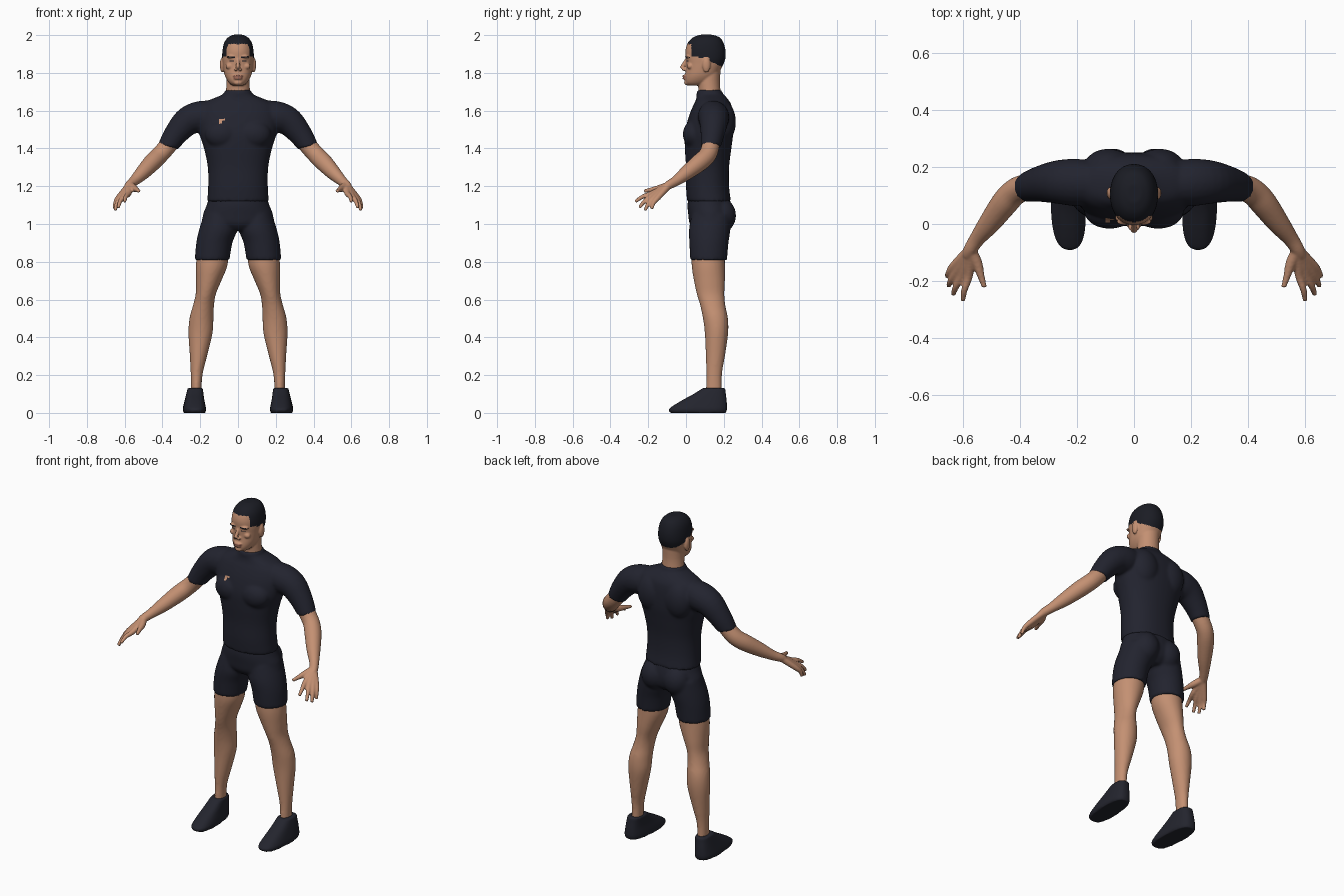
import bpy
import bmesh
from math import cos, sin, pi, copysign
from mathutils import Vector, Matrix

if "Cube" in bpy.data.objects:
    bpy.data.objects.remove(bpy.data.objects["Cube"], do_unlink=True)


def material(name, colour):
    mat = bpy.data.materials.new(name)
    mat.use_nodes = True
    mat.diffuse_color = (*colour, 1)
    shader = mat.node_tree.nodes["Principled BSDF"]
    shader.inputs["Base Color"].default_value = (*colour, 1)
    shader.inputs["Roughness"].default_value = 0.8
    return mat


SKIN = material("skin", (0.55, 0.28, 0.17))
CLOTH = material("navy cloth", (0.016, 0.017, 0.028))
SHOE = material("dark shoe", (0.017, 0.018, 0.027))
HAIR = material("black hair", (0.011, 0.012, 0.018))
LIPS = material("lips", (0.38, 0.16, 0.11))


def bridge(bm, rings):
    """Skin a list of point rings into a closed tube."""
    loops = [[bm.verts.new(p) for p in ring] for ring in rings]
    for a, b in zip(loops, loops[1:]):
        for i in range(len(a)):
            j = (i + 1) % len(a)
            bm.faces.new((a[i], a[j], b[j], b[i]))
    bm.faces.new(loops[0][::-1])
    bm.faces.new(loops[-1])


def refine(rows, steps=4):
    """Catmull-Rom interpolation of rows of numbers."""
    out = []
    for k in range(len(rows) - 1):
        a, b, c, d = (Vector(rows[min(max(k + o, 0), len(rows) - 1)]) for o in (-1, 0, 1, 2))
        for s in range(steps):
            t = s / steps
            out.append(b + (c - a) * t / 2 + (a * 2 - b * 5 + c * 4 - d) * t * t / 2
                       + (b * 3 - a - c * 3 + d) * t ** 3 / 2)
    return out + [Vector(rows[-1])]


def loft(bm, rows, side=1, power=1.0, shear=0.0, n=40):
    """Stack of horizontal rings given as (z, x min, x max, y min, y max)."""
    rings = []
    for z, x0, x1, y0, y1 in refine(rows):
        ring = []
        for i in range(n):
            c, s = cos(2 * pi * i / n), sin(2 * pi * i / n)
            dx = copysign(abs(c) ** power, c) * (x1 - x0) / 2
            dy = copysign(abs(s) ** power, s) * (y1 - y0) / 2
            ring.append((side * ((x0 + x1) / 2 + dx + shear * dy), (y0 + y1) / 2 + dy, z))
        rings.append(ring)
    bridge(bm, rings)


def body_loft(bm, rows, power=1.0):
    """Symmetric loft from (z, half width, y min, y max)."""
    loft(bm, [(z, -w, w, y0, y1) for z, w, y0, y1 in rows], power=power)


def tube(bm, rows, side=1, end=None, n=20):
    """Round limb along points given as (x, y, z, radius)."""
    pts = refine(rows)
    rings = []
    for k, p in enumerate(pts):
        axis = (pts[min(k + 1, len(pts) - 1)] - pts[max(k - 1, 0)]).to_3d().normalized()
        if end and k == len(pts) - 1:
            axis = Vector(end).normalized()
        u = axis.cross(Vector((0, 1, 0.01))).normalized()
        v = axis.cross(u)
        ring = [p.to_3d() + (u * cos(2 * pi * i / n) + v * sin(2 * pi * i / n)) * p[3] for i in range(n)]
        rings.append([(side * q.x, q.y, q.z) for q in ring])
    bridge(bm, rings)


def blob(bm, centre, radii, side=1):
    x, y, z = centre
    m = Matrix.Translation((side * x, y, z)) @ Matrix.Diagonal((*radii, 1))
    bmesh.ops.create_uvsphere(bm, u_segments=24, v_segments=16, radius=1, matrix=m)


def fuse(name, bm, mats, voxel, smooth=4, rule=None):
    """Melt overlapping parts into one smooth skin, then colour faces by rule."""
    bmesh.ops.recalc_face_normals(bm, faces=bm.faces)
    mesh = bpy.data.meshes.new(name)
    bm.to_mesh(mesh)
    bm.free()
    obj = bpy.data.objects.new(name, mesh)
    bpy.context.collection.objects.link(obj)
    remesh = obj.modifiers.new("melt", 'REMESH')
    remesh.mode = 'VOXEL'
    remesh.voxel_size = voxel
    relax = obj.modifiers.new("relax", 'SMOOTH')
    relax.iterations = smooth
    relax.factor = 0.5
    bpy.context.view_layer.update()
    final = bpy.data.meshes.new_from_object(obj.evaluated_get(bpy.context.evaluated_depsgraph_get()))
    obj.modifiers.clear()
    obj.data = final
    final.materials.clear()
    for mat in mats:
        final.materials.append(mat)
    for face in final.polygons:
        face.use_smooth = True
        face.material_index = rule(face.center, face.normal) if rule else 0
    return obj


# Shirt: trunk, chest, shoulder blades and short sleeves
bm = bmesh.new()
body_loft(bm, [(1.12, .163, .006, .238), (1.2, .158, 0, .228), (1.3, .16, 0, .228),
               (1.4, .18, -.006, .24), (1.48, .205, -.006, .25), (1.56, .215, .012, .25),
               (1.62, .2, .035, .243), (1.65, .165, .05, .23), (1.675, .105, .056, .21),
               (1.69, .076, .056, .195), (1.71, .07, .06, .19)], power=0.9)
for s in (1, -1):
    blob(bm, (.085, .045, 1.475), (.09, .062, .075), s)
    blob(bm, (.09, .2, 1.54), (.085, .064, .11), s)
    tube(bm, [(.1, .14, 1.59, .065), (.19, .145, 1.57, .083), (.265, .147, 1.545, .077),
              (.33, .14, 1.475, .063), (.372, .13, 1.41, .053)], s, end=(.25, 0, -1))


def shirt_colour(c, n):
    bar = -.1 < c.x < -.07 and 1.545 < c.z < 1.557
    stem = -.1 < c.x < -.086 and 1.53 < c.z < 1.557
    return int(n.y < 0 and (bar or stem))


fuse("shirt", bm, [CLOTH, SKIN], 0.008, 6, shirt_colour)

# Shorts: hips, seat and two wide legs
bm = bmesh.new()
body_loft(bm, [(.965, .07, .05, .2), (1.0, .18, .02, .235), (1.05, .185, .012, .245),
               (1.1, .166, .008, .24), (1.145, .152, .014, .228)])
for s in (1, -1):
    loft(bm, [(.81, .045, .229, .022, .217), (.9, .03, .221, .018, .225),
              (.97, .004, .206, .016, .235), (1.05, .005, .18, .03, .24)], s)
    blob(bm, (.075, .188, 1.045), (.078, .077, .09), s)
fuse("shorts", bm, [CLOTH], 0.009, 4)

# Legs and shoes
for s, word in ((1, "left"), (-1, "right")):
    bm = bmesh.new()
    loft(bm, [(.86, .05, .215, .03, .205), (.78, .056, .223, .03, .206), (.7, .088, .223, .042, .206),
              (.63, .117, .224, .057, .203), (.57, .127, .238, .075, .208), (.5, .13, .257, .09, .222),
              (.42, .135, .262, .1, .223), (.3, .164, .255, .105, .206), (.2, .188, .25, .108, .19),
              (.1, .194, .248, .105, .19)], s)
    fuse(word + "_leg", bm, [SKIN], 0.009, 3)
    bm = bmesh.new()
    loft(bm, [(0, .174, .287, -.083, .212), (.018, .17, .292, -.092, .217), (.04, .173, .288, -.065, .217),
              (.07, .179, .281, -.015, .215), (.1, .183, .274, .04, .211),
              (.132, .186, .266, .09, .208)], s, power=0.75, shear=0.04)
    fuse(word + "_shoe", bm, [SHOE], 0.007, 2)

# Arms with spread fingers
WRIST = (.573, -.088, 1.208)
FINGERS = [((.578, -.175, 1.163), (.6, -.268, 1.118)), ((.602, -.176, 1.15), (.634, -.247, 1.086)),
           ((.62, -.165, 1.143), (.65, -.217, 1.072)), ((.632, -.148, 1.14), (.655, -.182, 1.08))]
for s, word in ((1, "left"), (-1, "right")):
    bm = bmesh.new()
    tube(bm, [(.335, .135, 1.46, .048), (.385, .127, 1.398, .047), (.42, .11, 1.36, .047),
              (.455, .072, 1.325, .047), (.505, .005, 1.272, .039), (.548, -.05, 1.23, .028),
              (*WRIST, .024), (.585, -.11, 1.193, .02)], s)
    for knuckle, tip in FINGERS:
        a, b = Vector(knuckle), Vector(tip)
        mid = a.lerp(b, 0.55) + Vector((.004, -.004, .006))
        tube(bm, [(*WRIST, .019), (*a, .0155), (*mid, .0115), (*b, .009)], s)
    tube(bm, [(*WRIST, .019), (.551, -.135, 1.19, .019), (.537, -.18, 1.182, .013),
              (.524, -.222, 1.174, .009)], s)
    fuse(word + "_arm", bm, [SKIN], 0.0055, 3)

# Head: skull, neck, nose, brow, lips, chin and ears
bm = bmesh.new()
body_loft(bm, [(2.002, .025, .075, .14), (1.988, .053, .038, .178), (1.96, .073, .01, .198),
               (1.92, .082, -.003, .209), (1.88, .084, -.002, .209), (1.85, .081, .0, .2),
               (1.82, .077, .0, .185), (1.79, .071, -.004, .17), (1.765, .06, -.006, .15),
               (1.745, .045, -.002, .125), (1.733, .028, .012, .1)], power=0.92)
body_loft(bm, [(1.64, .072, .06, .19), (1.7, .064, .066, .183), (1.76, .061, .062, .18),
               (1.84, .062, .07, .185)])
tube(bm, [(0, .005, 1.875, .008), (0, -.012, 1.845, .01), (0, -.024, 1.823, .0115)])
blob(bm, (0, -.006, 1.784), (.027, .014, .007))
blob(bm, (0, -.005, 1.771), (.023, .014, .007))
blob(bm, (0, .008, 1.748), (.024, .018, .014))
for s in (1, -1):
    blob(bm, (.012, -.012, 1.818), (.009, .01, .008), s)
    blob(bm, (.034, .009, 1.885), (.027, .014, .008), s)
    blob(bm, (.046, .022, 1.835), (.02, .017, .016), s)
    blob(bm, (.084, .108, 1.842), (.012, .021, .04), s)


def head_colour(c, n):
    x, y, z = abs(c.x), c.y, c.z
    if x > .084 and z < 1.885 and .08 < y < .135:
        return 0
    if y < .028:
        line = 1.953
    elif y < .065:
        line = 1.888
    else:
        line = 1.878 - max(0, y - .09) * 0.45
    if z > line:
        return 1
    if y < .05 and n.y < 0:
        eye = .022 < x < .046 and 1.861 < z < 1.867
        brow = .018 < x < .056 and 1.881 < z < 1.888
        if eye or brow:
            return 1
        if x < .025 and 1.768 < z < 1.788 and y < .005:
            return 2
    return 0


fuse("head", bm, [SKIN, HAIR, LIPS], 0.0045, 3, head_colour)
